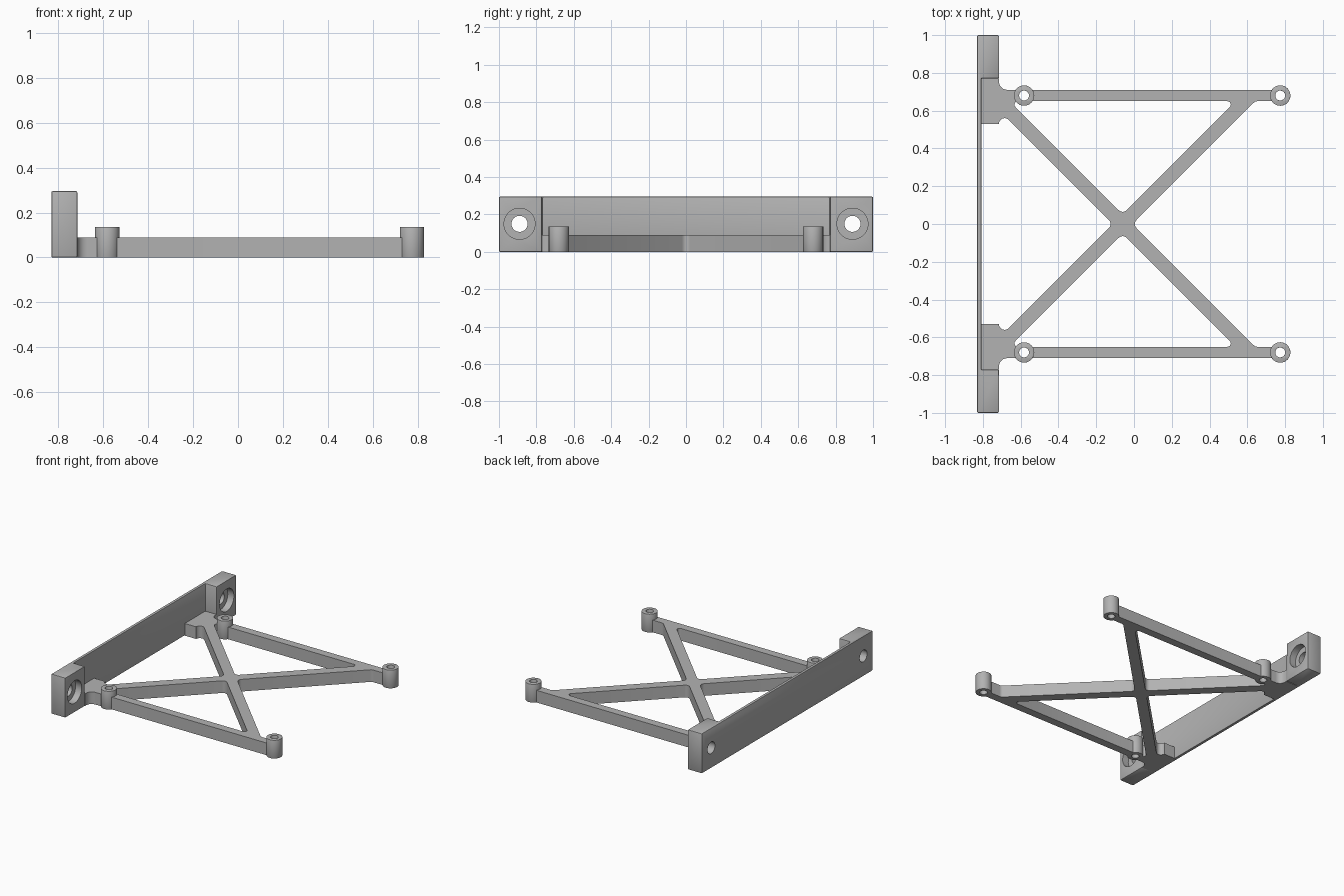
import bpy
import math
from mathutils import Vector

cube = bpy.data.objects.get("Cube")
if cube:
    bpy.data.objects.remove(cube, do_unlink=True)

grey = bpy.data.materials.new("light grey")
grey.use_nodes = True
tone = (0.45, 0.45, 0.45, 1)
grey.diffuse_color = tone
grey.node_tree.nodes["Principled BSDF"].inputs["Base Color"].default_value = tone


def rounded(points, steps=6):
    """Closed outline from (x, y, radius) corners, with tangent arcs."""
    out = []
    for i, (x, y, r) in enumerate(points):
        p = Vector((x, y))
        if r == 0:
            out.append(p)
            continue
        a = (Vector(points[i - 1][:2]) - p).normalized()
        b = (Vector(points[(i + 1) % len(points)][:2]) - p).normalized()
        half = a.angle(b) / 2
        centre = p + (a + b).normalized() * r / math.sin(half)
        start = p + a * r / math.tan(half) - centre
        end = p + b * r / math.tan(half) - centre
        sweep = start.angle_signed(end)
        for k in range(steps + 1):
            t = -sweep * k / steps
            c, s = math.cos(t), math.sin(t)
            out.append(centre + Vector((start.x * c - start.y * s,
                                        start.x * s + start.y * c)))
    return out


def circle(x, y, r, n=40):
    return [Vector((x + r * math.cos(math.tau * k / n),
                    y + r * math.sin(math.tau * k / n))) for k in range(n)]


def activate(ob):
    bpy.ops.object.select_all(action='DESELECT')
    ob.select_set(True)
    bpy.context.view_layer.objects.active = ob


def extrude(name, loops, height, bevel=0.006):
    """Fill outlines (inner ones become holes) and extrude from the ground up."""
    curve = bpy.data.curves.new(name, 'CURVE')
    curve.dimensions = '2D'
    curve.fill_mode = 'BOTH'
    curve.extrude = height / 2
    for loop in loops:
        spline = curve.splines.new('POLY')
        spline.points.add(len(loop) - 1)
        for point, co in zip(spline.points, loop):
            point.co = (co.x, co.y, 0, 1)
        spline.use_cyclic_u = True
    ob = bpy.data.objects.new(name, curve)
    bpy.context.collection.objects.link(ob)
    ob.location.z = height / 2
    activate(ob)
    bpy.ops.object.convert(target='MESH')
    ob = bpy.context.object
    bpy.ops.object.mode_set(mode='EDIT')
    bpy.ops.mesh.select_all(action='SELECT')
    bpy.ops.mesh.remove_doubles(threshold=0.0001)
    bpy.ops.mesh.normals_make_consistent(inside=False)
    bpy.ops.object.mode_set(mode='OBJECT')
    ob.data.materials.clear()
    ob.data.materials.append(grey)
    if bevel:
        mod = ob.modifiers.new("edge softening", 'BEVEL')
        mod.width = bevel
        mod.segments = 2
        mod.limit_method = 'ANGLE'
        mod.angle_limit = math.radians(50)
    return ob


def finish(ob):
    activate(ob)
    for mod in list(ob.modifiers):
        bpy.ops.object.modifier_apply(modifier=mod.name)
    bpy.ops.object.shade_smooth_by_angle(angle=math.radians(30))


def mirrored(points):
    """Add the reflected points so the outline closes across y = 0."""
    return points + [(x, -y, r) for x, y, r in reversed(points) if y != 0]


# Main dimensions
BACK, STEP, FACE = -0.83, -0.807, -0.715
CROSS, REACH = -0.06, 0.052
RAIL_IN, RAIL_OUT, RAIL_MID = 0.65, 0.71, 0.68
BOSS_X = {"rear": -0.582, "front": 0.774}
HOLE = 0.026

# Cross brace, side rails and mounting feet in one flat frame
half = [
    (CROSS + REACH, 0, 0.03),
    (CROSS + REACH + RAIL_IN, RAIL_IN, 0.03),
    (0.736, RAIL_IN, 0),
    (0.736, RAIL_OUT, 0),
    (FACE, RAIL_OUT, 0.045),
    (FACE, 0.77, 0),
    (STEP - 0.008, 0.77, 0),
    (STEP - 0.008, 0.53, 0),
    (FACE, 0.53, 0),
    (FACE, 0.603, 0.03),
]
outline = half + [(CROSS - REACH, 0, 0.03)] + [
    (x, -y, r) for x, y, r in reversed(half) if y]
loops = [rounded(outline)]
for side in (1, -1):
    loops.append(rounded([
        (CROSS, side * REACH, 0.03),
        (CROSS + RAIL_IN - REACH, side * RAIL_IN, 0.018),
        (CROSS - RAIL_IN + REACH, side * RAIL_IN, 0.018)]))
    loops.append(circle(BOSS_X["rear"], side * RAIL_MID, HOLE + 0.002))
finish(extrude("cross_frame", loops, 0.09, 0))

# Hollow bosses
for place, x in BOSS_X.items():
    for side, label in ((1, "back"), (-1, "front")):
        y = side * RAIL_MID
        finish(extrude(f"boss_{place}_{label}",
                       [circle(x, y, 0.054), circle(x, y, HOLE)], 0.135, 0.005))

# Wall plate with thick ends
plate = extrude("wall_plate", [rounded(mirrored([
    (BACK, 1, 0), (FACE, 1, 0), (FACE, 0.77, 0), (STEP, 0.77, 0)][::-1]))], 0.295)

# Counterbored screw holes through the ends
for side in (1, -1):
    for radius, x0, x1 in ((0.043, -0.9, -0.6), (0.083, -0.765, -0.6)):
        bpy.ops.mesh.primitive_cylinder_add(
            vertices=48, radius=radius, depth=x1 - x0,
            location=((x0 + x1) / 2, side * 0.89, 0.15), rotation=(0, math.pi / 2, 0))
        cutter = bpy.context.object
        cutter.name = "hole_cutter"
        cutter.hide_render = True
        cutter.data.materials.append(grey)
        mod = plate.modifiers.new("hole", 'BOOLEAN')
        mod.object = cutter
        mod.solver = 'EXACT'
        activate(plate)
        for m in list(plate.modifiers):
            bpy.ops.object.modifier_apply(modifier=m.name)
        bpy.data.objects.remove(cutter, do_unlink=True)
finish(plate)
